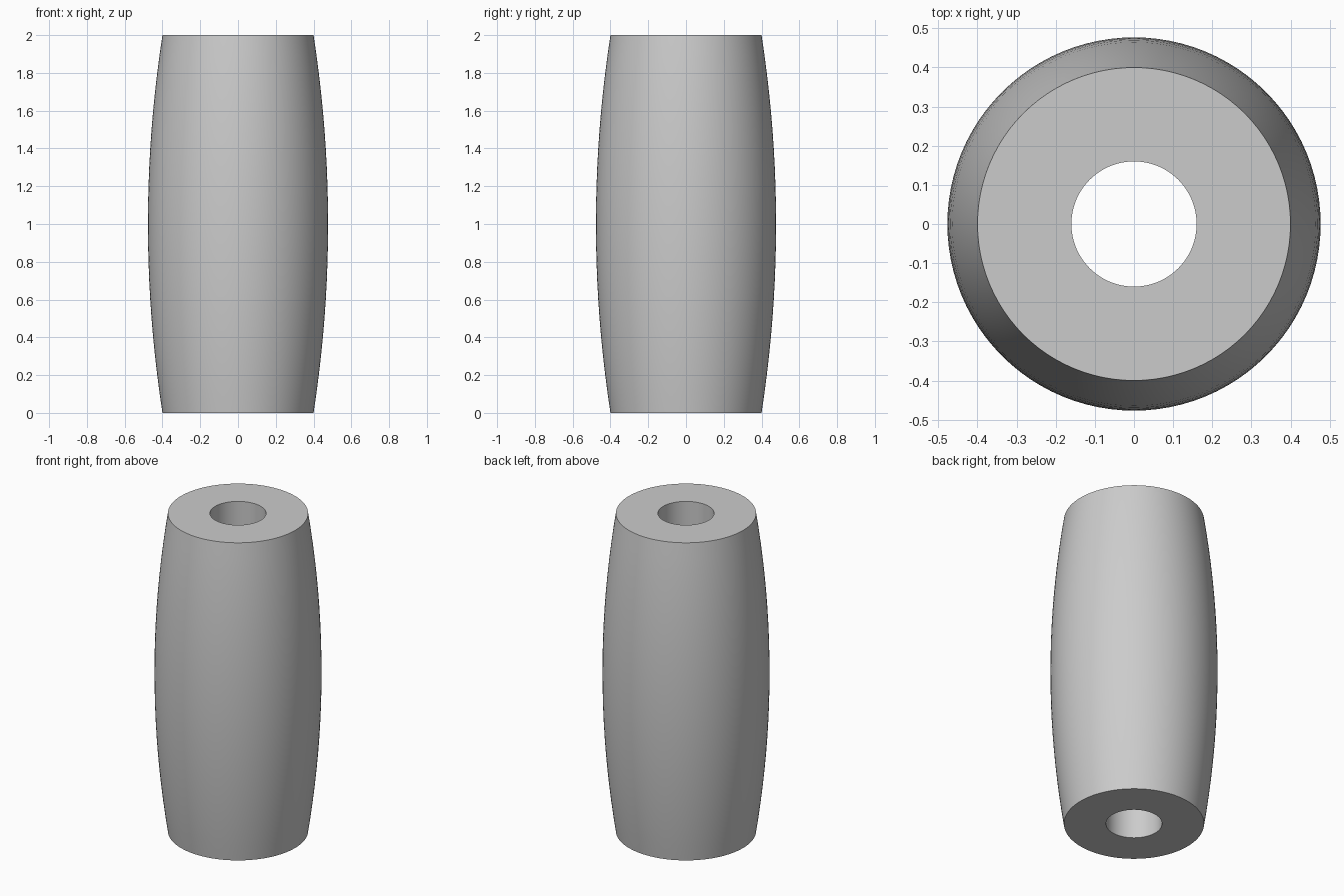
import bpy, bmesh, math

cube = bpy.data.objects.get("Cube")
if cube:
    bpy.data.objects.remove(cube, do_unlink=True)

HEIGHT = 2.0
END_RADIUS = 0.4
BULGE = 0.077
HOLE_RADIUS = 0.16
RINGS = 20
SIDES = 96

# Plain grey
grey = bpy.data.materials.new("plain_grey")
grey.use_nodes = True
colour = (0.6, 0.6, 0.6, 1.0)
grey.diffuse_color = colour
grey.node_tree.nodes["Principled BSDF"].inputs["Base Color"].default_value = colour


def outer_point(i):
    """Point on the bulging side, from bottom to top."""
    t = 2 * i / RINGS - 1
    return END_RADIUS + BULGE * (1 - t * t), 0, HEIGHT * i / RINGS


# Closed section: bulging side, then the straight bore
section = [outer_point(i) for i in range(RINGS + 1)]
section += [(HOLE_RADIUS, 0, HEIGHT), (HOLE_RADIUS, 0, 0)]

# Turn the section around the z axis
bm = bmesh.new()
verts = [bm.verts.new(p) for p in section]
edges = [bm.edges.new((a, b)) for a, b in zip(verts, verts[1:] + verts[:1])]
bmesh.ops.spin(bm, geom=verts + edges, cent=(0, 0, 0), axis=(0, 0, 1),
               angle=math.tau, steps=SIDES, use_merge=True)
bmesh.ops.remove_doubles(bm, verts=bm.verts, dist=0.0005)
bmesh.ops.recalc_face_normals(bm, faces=bm.faces)

mesh = bpy.data.meshes.new("barrel_bead")
bm.to_mesh(mesh)
bm.free()
mesh.materials.append(grey)
bead = bpy.data.objects.new("barrel_bead", mesh)
bpy.context.collection.objects.link(bead)

# Smooth sides with crisp rims
bpy.ops.object.select_all(action="DESELECT")
bead.select_set(True)
bpy.context.view_layer.objects.active = bead
bpy.ops.object.shade_smooth_by_angle(angle=math.radians(30))
